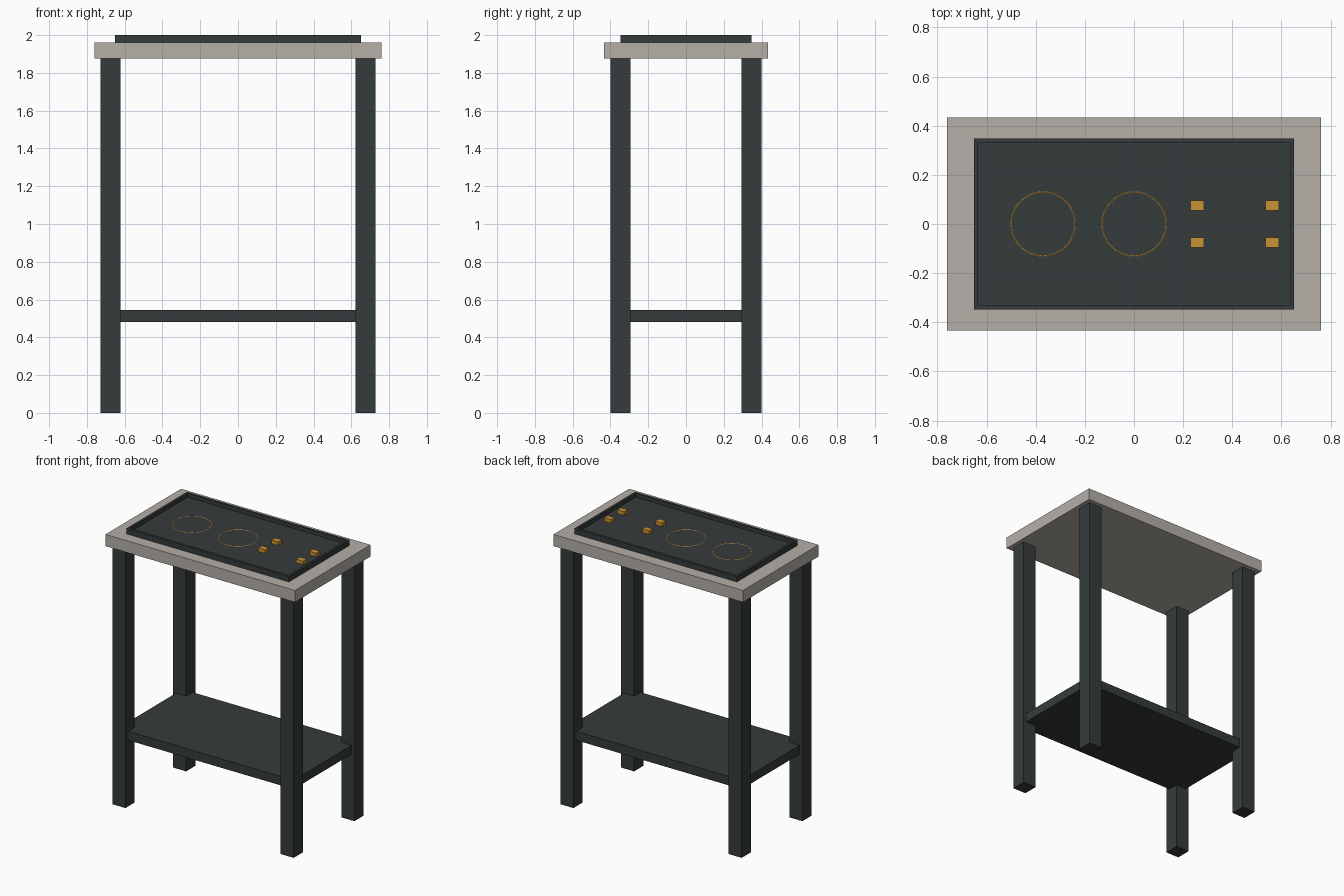
import bpy
import bmesh
from mathutils import Matrix

cube = bpy.data.objects.get("Cube")
if cube:
    bpy.data.objects.remove(cube, do_unlink=True)


def material(name, rgb):
    mat = bpy.data.materials.new(name)
    mat.use_nodes = True
    colour = (*rgb, 1)
    mat.diffuse_color = colour
    mat.node_tree.nodes["Principled BSDF"].inputs["Base Color"].default_value = colour
    return mat


dark = material("dark slate", (0.036, 0.044, 0.044))
stone = material("pale stone", (0.46, 0.43, 0.385))
brass = material("brass", (0.58, 0.29, 0.035))


def finish(name, bm, mat):
    mesh = bpy.data.meshes.new(name)
    bm.to_mesh(mesh)
    bm.free()
    mesh.materials.append(mat)
    obj = bpy.data.objects.new(name, mesh)
    bpy.context.collection.objects.link(obj)
    return obj


def box_mesh(x, y, low, high, width, depth):
    bm = bmesh.new()
    place = Matrix.Translation((x, y, (low + high) / 2))
    size = Matrix.Diagonal((width, depth, high - low, 1))
    bmesh.ops.create_cube(bm, size=1, matrix=place @ size)
    return bm


def box(name, mat, *dims):
    return finish(name, box_mesh(*dims), mat)


# Stone top, lower shelf and four square legs
box("table_top", stone, 0, 0, 1.875, 1.96, 1.52, 0.866)
box("lower_shelf", dark, 0, 0, 0.48, 0.545, 1.41, 0.74)
for x_name, sx in (("right", -1), ("left", 1)):
    for y_name, sy in (("front", -1), ("back", 1)):
        box(f"{y_name}_{x_name}_leg", dark, sx * 0.675, sy * 0.348, 0, 1.875, 0.105, 0.106)

# Shallow tray: inset the top face and sink it to leave a rim
FLOOR = 1.972
bm = box_mesh(0, 0, 1.96, 2, 1.304, 0.695)
top = max(bm.faces, key=lambda f: f.calc_center_median().z)
bmesh.ops.inset_region(bm, faces=[top], thickness=0.024)
walls = bmesh.ops.extrude_face_region(bm, geom=[top])["geom"]
bmesh.ops.delete(bm, geom=[top], context="FACES_ONLY")
for v in walls:
    if isinstance(v, bmesh.types.BMVert):
        v.co.z = FLOOR
bmesh.ops.recalc_face_normals(bm, faces=bm.faces)
finish("tray", bm, dark)

# Four small brass blocks in the tray
for i, x in enumerate((0.257, 0.562)):
    for j, y in enumerate((-0.075, 0.075)):
        box(f"brass_block_{i}_{j}", brass, x, y, FLOOR - 0.002, 1.998, 0.055, 0.042)

# Thin inlaid rings, barely above the tray floor
for name, x in (("outer_ring", -0.37), ("middle_ring", 0)):
    bpy.ops.mesh.primitive_torus_add(
        location=(x, 0, FLOOR - 0.003), major_radius=0.13, minor_radius=0.004,
        major_segments=48, minor_segments=8)
    ring = bpy.context.object
    ring.name = name
    ring.data.materials.append(brass)
    bpy.ops.object.shade_smooth_by_angle()
